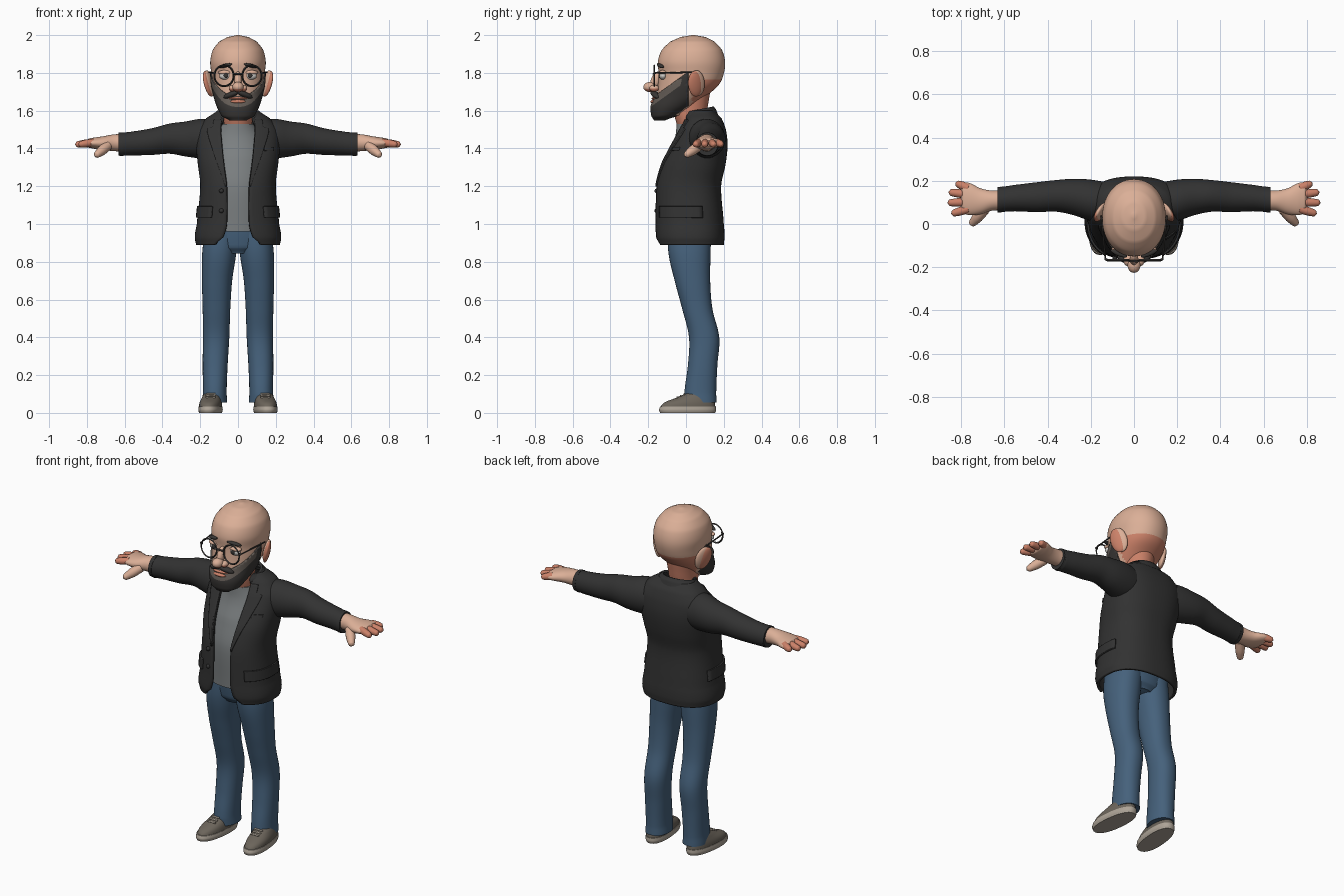
import bpy, bmesh
from math import sin, cos, pi, asin, copysign, radians
from mathutils import Vector, Matrix, Euler

if "Cube" in bpy.data.objects:
    bpy.data.objects.remove(bpy.data.objects["Cube"])


def material(name, r, g, b):
    m = bpy.data.materials.new(name)
    m.use_nodes = True
    m.diffuse_color = (r, g, b, 1)
    m.node_tree.nodes["Principled BSDF"].inputs["Base Color"].default_value = (r, g, b, 1)
    return m


SKIN = material("skin", .71, .43, .31)
FLUSH = material("flushed skin", .6, .22, .14)
BLACK = material("charcoal cloth", .032, .032, .032)
GREY = material("grey shirt", .2, .215, .22)
DENIM = material("blue denim", .06, .12, .2)
BEARD = material("dark hair", .04, .037, .035)
FRINGE = material("greying hair", .13, .11, .095)
SHOE = material("shoe taupe", .15, .13, .105)
SOLE = material("pale rubber", .42, .37, .31)
WHITE = material("eye white", .65, .63, .6)


def finish(name, bm, mat, mirror=False, thick=0):
    """Turn a bmesh into a smooth shaded object."""
    mesh = bpy.data.meshes.new(name)
    bm.to_mesh(mesh)
    bm.free()
    mesh.materials.append(mat)
    mesh.shade_smooth()
    mesh.set_sharp_from_angle(angle=radians(50))
    ob = bpy.data.objects.new(name, mesh)
    bpy.context.scene.collection.objects.link(ob)
    if thick:
        ob.modifiers.new("thickness", "SOLIDIFY").thickness = thick
    if mirror:
        ob.modifiers.new("other side", "MIRROR")
    return ob


def row_at(rows, t):
    """Smooth curve through the section rows."""
    i = min(int(t), len(rows) - 2)
    f = t - i
    a, b, c, d = (rows[max(0, min(len(rows) - 1, i + k))] for k in (-1, 0, 1, 2))
    return [q + f * (r - p + f * (2 * p - 5 * q + 4 * r - s + f * (3 * (q - r) + s - p))) / 2
            if k else q + f * (r - q) for k, (p, q, r, s) in enumerate(zip(a, b, c, d))]


def point(row, a, power=2, off=0):
    """Point on a rounded section; angle zero faces the front."""
    h, u, v, ru, rv = row[:5]
    bend = lambda s: copysign(abs(s) ** (2 / power), s)
    return Vector((u + (ru + off) * bend(sin(a)), v - (rv + off) * bend(cos(a)), h))


def gap_angle(row, power):
    return asin(min(1, row[5] / row[3]) ** (power / 2))


def grid(bm, rings, closed):
    loops = [[bm.verts.new(p) for p in r] for r in rings]
    n = len(loops[0])
    for lo, hi in zip(loops, loops[1:]):
        for j in range(n if closed else n - 1):
            k = (j + 1) % n
            bm.faces.new((lo[j], lo[k], hi[k], hi[j]))
    return loops


def loft(name, mat, rows, sideways=False, segs=40, steps=6, power=2, mirror=False,
         thick=0, matrix=None):
    """Skin over rows of (height, centre u, centre v, radius u, radius v[, front gap])."""
    bm = bmesh.new()
    is_open = len(rows[0]) > 5
    rings = []
    for i in range((len(rows) - 1) * steps + 1):
        row = row_at(rows, i / steps)
        a = gap_angle(row, power) if is_open else 0
        n = segs if is_open else segs - 1
        rings.append([point(row, a + (2 * pi - 2 * a) * j / segs, power) for j in range(n + 1)])
    loops = grid(bm, rings, not is_open)
    if not is_open:
        bm.faces.new(loops[0][::-1])
        bm.faces.new(loops[-1])
    if sideways:
        for v in bm.verts:
            v.co = v.co.zxy
    if matrix:
        bm.transform(matrix)
    return finish(name, bm, mat, mirror, thick)


def patch(name, mat, rows, t0, t1, lo, hi, power, off=.007, mirror=True):
    """Thin cloth panel lying on a lofted surface."""
    bm = bmesh.new()
    rings = []
    for i in range(25):
        row = row_at(rows, t0 + (t1 - t0) * i / 24)
        a, b = lo(row, i / 24), hi(row, i / 24)
        rings.append([point(row, a + (b - a) * j / 10, power, off) for j in range(11)])
    grid(bm, rings, False)
    return finish(name, bm, mat, mirror, .012)


def ball(name, mat, at, size, turn=(0, 0, 0), mirror=False):
    bm = bmesh.new()
    rot = Euler([radians(d) for d in turn])
    bmesh.ops.create_uvsphere(bm, u_segments=24, v_segments=16, radius=1,
                              matrix=Matrix.LocRotScale(Vector(at), rot, Vector(size)))
    return finish(name, bm, mat, mirror)


def limb(name, mat, p, q, r0, r1, mirror=True):
    """Round ended tapered rod between two points."""
    p, d = Vector(p), Vector(q) - Vector(p)
    n = d.length
    rows = [(0, 0, 0, r0, r0), (n / 2, 0, 0, r0, r0), (n - r1, 0, 0, r1, r1),
            (n - r1 * .4, 0, 0, r1 * .8, r1 * .8), (n, 0, 0, r1 * .15, r1 * .15)]
    m = Matrix.Translation(p) @ d.to_track_quat("Z", "Y").to_matrix().to_4x4()
    return loft(name, mat, rows, segs=14, steps=3, mirror=mirror, matrix=m)


def recolour(ob, mat, rule):
    ob.data.materials.append(mat)
    for f in ob.data.polygons:
        if rule(f.center):
            f.material_index = len(ob.data.materials) - 1


def cut(ob, co, no, clear):
    bm = bmesh.new()
    bm.from_mesh(ob.data)
    bmesh.ops.bisect_plane(bm, geom=bm.verts[:] + bm.edges[:] + bm.faces[:], plane_co=co,
                           plane_no=no, clear_outer=clear)
    bm.to_mesh(ob.data)
    bm.free()


# Head and neck
head = loft("head", SKIN, [
    (1.575, 0, -.065, .06, .06), (1.62, 0, -.05, .1, .1), (1.68, 0, -.02, .125, .133),
    (1.74, 0, .014, .138, .162), (1.8, 0, .028, .142, .173), (1.86, 0, .029, .147, .178),
    (1.92, 0, .031, .134, .16), (1.965, 0, .034, .1, .118), (1.99, 0, .037, .055, .065),
    (2, 0, .038, .008, .01)], segs=56, power=2.1)
cut(head, (0, 0, 1.765), (0, 0, 1), False)
recolour(head, FLUSH, lambda c: c.z < 1.765 and c.y > .03)
loft("neck", FLUSH, [(1.45, 0, .05, .07, .07), (1.55, 0, .025, .076, .08),
                     (1.62, 0, .025, .078, .09), (1.72, 0, .045, .085, .085)])
ball("ears", FLUSH, (.157, .05, 1.742), (.017, .042, .07), (12, 12, 25), True)
ball("ear_rims", SKIN, (.15, .058, 1.745), (.018, .044, .071), (12, 12, 25), True)

# Beard, moustache and mouth
beard = loft("beard", BEARD, [
    (1.548, 0, -.14, .045, .03), (1.57, 0, -.115, .085, .068), (1.62, 0, -.073, .112, .115),
    (1.68, 0, -.018, .131, .15), (1.74, 0, .012, .144, .168), (1.82, 0, .03, .149, .181)],
    segs=56, thick=.01, power=2.1)
slope = Vector((0, -.115, .16)).normalized()
edge = Vector((0, -.15, 1.69))
cut(beard, (0, .012, 1.7), (0, 1, 0), True)
cut(beard, edge, slope, True)
cut(beard, edge - slope * .035, slope, False)
recolour(beard, FRINGE, lambda c: (c - edge).dot(slope) > -.035 and c.y < -.03)
ball("moustache", BEARD, (.036, -.163, 1.685), (.046, .02, .015), (0, 20, 22), True)
ball("lower_lip", FLUSH, (0, -.168, 1.648), (.042, .02, .011))
ball("upper_lip", FLUSH, (0, -.164, 1.665), (.05, .018, .008))

# Nose
for part in (ball("nose_tip", SKIN, (0, -.19, 1.725), (.03, .036, .027)),
             ball("nose_bridge", SKIN, (0, -.16, 1.76), (.02, .026, .05), (-22, 0, 0)),
             ball("nostrils", SKIN, (.029, -.168, 1.718), (.02, .026, .018), mirror=True)):
    recolour(part, FLUSH, lambda c: c.z < 1.717)

# Eyes and brows
ball("eyes", WHITE, (.066, -.121, 1.785), (.033, .02, .022), mirror=True)
ball("pupils", BEARD, (.064, -.14, 1.786), (.012, .005, .013), mirror=True)
ball("eyelids", SKIN, (.067, -.121, 1.802), (.038, .022, .013), mirror=True)
ball("eyebrows", BEARD, (.07, -.136, 1.838), (.042, .012, .01), (0, 12, 22), True)

# Glasses
lens = [Vector((.074 + .051 * cos(a * pi / 16), -.168, 1.785 + .055 * sin(a * pi / 16)))
        for a in range(32)]
bm = bmesh.new()
hoops = [[p + Vector((.005 * x * cos(k * pi / 16), .005 * y, .005 * x * sin(k * pi / 16)))
          for x, y in ((1, 0), (0, 1), (-1, 0), (0, -1))] for k, p in enumerate(lens)]
grid(bm, hoops + hoops[:1], True)
bmesh.ops.remove_doubles(bm, verts=bm.verts, dist=.0001)
finish("glasses_rims", bm, BEARD, True)
limb("glasses_bridge", BEARD, (-.026, -.172, 1.795), (.026, -.172, 1.795), .005, .005, False)
limb("glasses_hinges", BEARD, (.12, -.168, 1.8), (.136, -.16, 1.8), .006, .006)
limb("glasses_temples", BEARD, (.132, -.164, 1.8), (.152, .04, 1.803), .004, .004)

# Shirt
loft("shirt", GREY, [(.96, 0, .02, .18, .15), (1.2, 0, .02, .175, .156),
                     (1.35, 0, .045, .165, .145), (1.45, 0, .06, .14, .12),
                     (1.53, 0, .035, .087, .085)])

# Jacket body, lapels, collar and pockets
P = 2.4
coat = [(.89, 0, .022, .222, .178, .12), (.93, 0, .02, .229, .184, .08),
        (1, 0, .018, .218, .182, .06), (1.2, 0, .013, .2, .173, .06),
        (1.32, 0, .04, .213, .17, .075), (1.42, 0, .07, .222, .15, .085),
        (1.5, 0, .087, .215, .124, .09), (1.56, 0, .092, .168, .096, .085),
        (1.6, 0, .085, .112, .066, .078)]
loft("jacket", BLACK, coat, segs=64, power=P, thick=.015)
patch("lapels", BLACK, coat, 3, 6.9, lambda r, s: gap_angle(r, P) - .01,
      lambda r, s: gap_angle(r, P) + (.03 + .5 * s if s < .8 else .22 + .3 * (s - .8)), P)
shear = Matrix.Translation((0, 0, -.012))
shear[2][1] = .2
loft("collar", BLACK, [(1.535, 0, .075, .145, .1, .09), (1.585, 0, .07, .115, .09, .075),
                       (1.605, 0, .068, .1, .08, .07)], thick=.014, matrix=shear)
patch("pocket_flaps", BLACK, coat, 2.17, 2.47, lambda r, s: .62, lambda r, s: 1.9, P, .009)
patch("breast_pocket", BLACK, coat, 4.7, 4.87, lambda r, s: .6, lambda r, s: .95, P, .006, False)
for z in (1.07, 1.175):
    ball("jacket_button", BLACK, (-.088, -.155, z), (.012, .012, .012))

# Sleeves and cuffs
loft("sleeves", BLACK, [
    (.1, .1, 1.45, .09, .1), (.2, .11, 1.452, .095, .104), (.28, .125, 1.45, .084, .092),
    (.36, .13, 1.452, .073, .08), (.45, .124, 1.437, .069, .071), (.55, .12, 1.427, .061, .064),
    (.625, .113, 1.422, .058, .061)], sideways=True, mirror=True)
loft("cuffs", BLACK, [(.612, .113, 1.422, .06, .063), (.632, .112, 1.423, .058, .061)],
     sideways=True, mirror=True)

# Hands
loft("palms", SKIN, [
    (.61, .11, 1.43, .046, .046), (.66, .108, 1.43, .047, .044), (.71, .105, 1.428, .06, .037),
    (.76, .115, 1.428, .074, .03), (.79, .12, 1.428, .07, .024), (.8, .12, 1.428, .05, .014)],
    sideways=True, mirror=True)
for finger, y0, x1, y1 in (("index", .07, .845, .047), ("middle", .102, .862, .098),
                           ("ring", .136, .857, .147), ("little", .165, .825, .19)):
    limb(finger + "_fingers", FLUSH, (.765, y0, 1.432), (x1, y1, 1.42), .02, .017)
limb("thumbs", SKIN, (.69, .07, 1.415), (.755, -.005, 1.36), .026, .019)

# Jeans
loft("jeans_legs", DENIM, [
    (.055, .123, .078, .066, .084), (.11, .123, .076, .063, .084), (.25, .121, .088, .066, .078),
    (.4, .116, .096, .07, .08), (.55, .114, .06, .073, .08), (.7, .111, .034, .08, .094),
    (.84, .1, .019, .09, .111), (.96, .088, .018, .09, .115)], mirror=True, power=2.2)
loft("jeans_hips", DENIM, [(.845, 0, .02, .1, .085), (.875, 0, .02, .165, .108),
                           (.97, 0, .02, .178, .122)])

# Shoes
pivot = Vector((.14, .06, 0))
toe_out = Matrix.Translation(pivot) @ Matrix.Rotation(radians(6), 4, "Z") @ Matrix.Translation(-pivot)
loft("shoe_soles", SOLE, [(0, .14, .008, .058, .147), (.015, .14, .008, .062, .152),
                          (.034, .14, .01, .06, .149)], power=2.3, mirror=True, matrix=toe_out)
loft("shoe_uppers", SHOE, [(.03, .14, .01, .059, .146), (.055, .14, .019, .057, .134),
                           (.08, .138, .048, .051, .1), (.112, .134, .08, .044, .066)],
     power=2.2, mirror=True, matrix=toe_out)
for i in range(3):
    y, z = -.045 + .018 * i, .083 + .008 * i
    limb("laces", SOLE, (.118, y, z), (.172, y, z), .005, .005)
